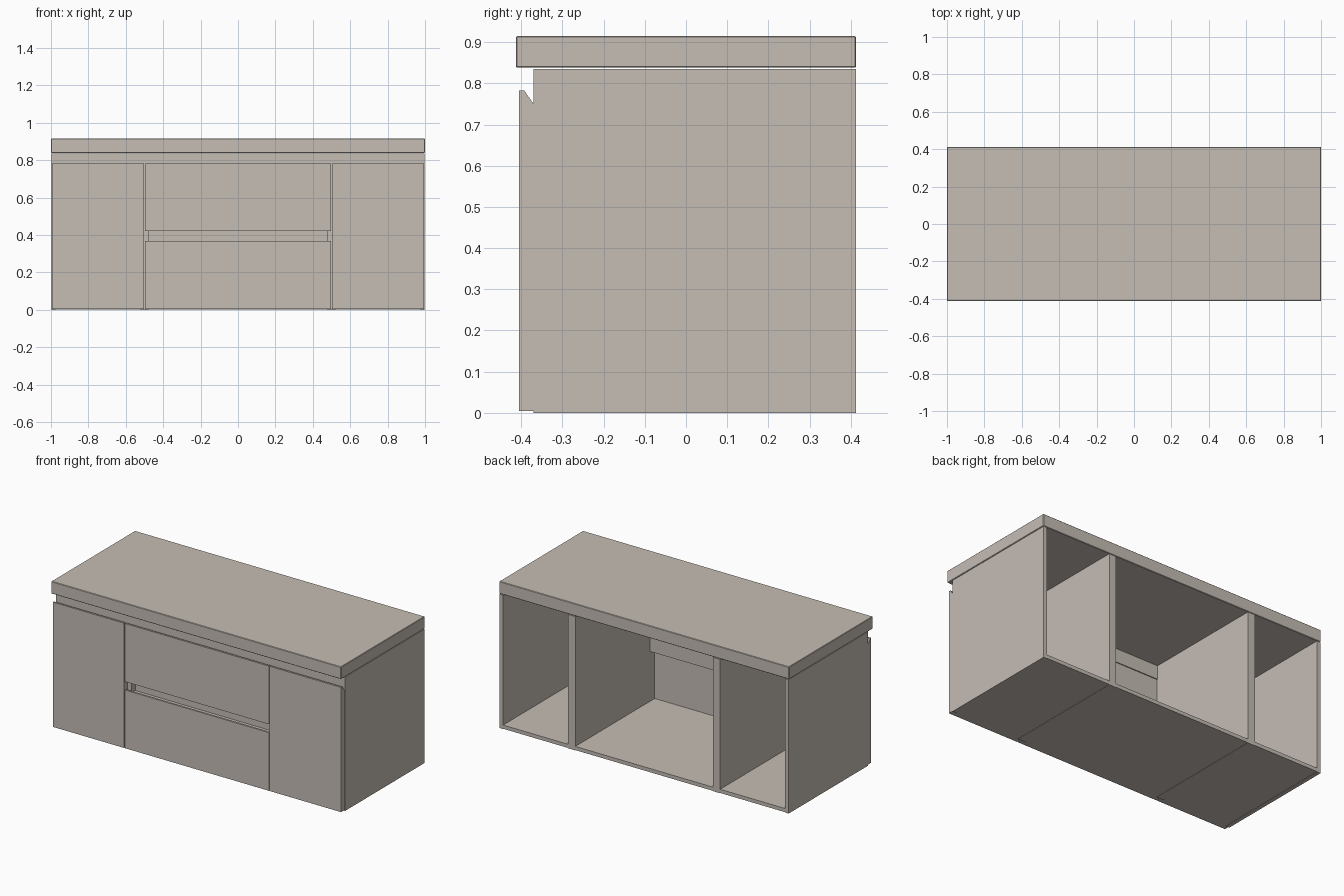
import bpy, bmesh

if "Cube" in bpy.data.objects:
    bpy.data.objects.remove(bpy.data.objects["Cube"])

mat = bpy.data.materials.new("warm_grey_laminate")
mat.diffuse_color = (0.56, 0.51, 0.46, 1)
mat.use_nodes = True
mat.node_tree.nodes["Principled BSDF"].inputs["Base Color"].default_value = mat.diffuse_color


def prism(name, x0, x1, profile):
    """Extrude a (y, z) outline along x."""
    bm = bmesh.new()
    a = [bm.verts.new((x0, y, z)) for y, z in profile]
    b = [bm.verts.new((x1, y, z)) for y, z in profile]
    n = len(profile)
    bm.faces.new(a)
    bm.faces.new(b[::-1])
    for i in range(n):
        j = (i + 1) % n
        bm.faces.new((a[i], b[i], b[j], a[j]))
    bmesh.ops.recalc_face_normals(bm, faces=bm.faces)
    me = bpy.data.meshes.new(name)
    bm.to_mesh(me)
    bm.free()
    me.materials.append(mat)
    ob = bpy.data.objects.new(name, me)
    bpy.context.collection.objects.link(ob)
    return ob


def box(name, x0, x1, y0, y1, z0, z1):
    return prism(name, x0, x1, [(y0, z0), (y1, z0), (y1, z1), (y0, z1)])


def front(name, x0, x1, z0, z1):
    """Door or drawer front with a finger bevel behind its top edge."""
    return prism(name, x0, x1, [(F, z0), (B, z0), (B, z1 - 0.033),
                                (F + 0.012, z1), (F, z1)])


T = 0.025              # board thickness
F, B = -0.405, -0.37   # front and back of the doors
BACK = 0.413
TOP = 0.835

# Worktop with slightly softened edges
top = box("worktop", -1, 1, -0.413, BACK, 0.838, 0.915)
bev = top.modifiers.new("soft_edges", 'BEVEL')
bev.width = 0.003
bev.segments = 1

# Three open-backed cabinets: sides, floor and recessed grip rail
cabinets = {"left": (-0.998, -0.5), "middle": (-0.5, 0.5), "right": (0.5, 0.998)}
for key, (x0, x1) in cabinets.items():
    box(key + "_cabinet_side_a", x0, x0 + T, B + 0.006, BACK, 0, TOP)
    box(key + "_cabinet_side_b", x1 - T, x1, B + 0.006, BACK, 0, TOP)
    box(key + "_cabinet_floor", x0 + T, x1 - T, B, BACK, 0.002, T)

# Front edging of the upright boards, down to the floor
for i, (x0, x1) in enumerate([(-0.998, -0.973), (-0.525, -0.475),
                              (0.475, 0.525), (0.973, 0.998)]):
    box("upright_edging_%d" % i, x0, x1, B, B + 0.006, 0, 0.75)

# Long rail behind the gap under the worktop
box("upper_grip_rail", -0.998, 0.998, B, B + 0.006, 0.75, TOP)

# Channel behind the gap between the two drawers
y0, y1, t = B, -0.325, 0.008
prism("drawer_grip_channel", -0.475, 0.475,
      [(y0, 0.335), (y1, 0.335), (y1, 0.45), (y0, 0.45), (y0, 0.45 - t),
       (y1 - t, 0.45 - t), (y1 - t, 0.335 + t), (y0, 0.335 + t)])

# Doors and drawer fronts
front("left_door", -0.995, -0.502, 0.005, 0.783)
front("right_door", 0.502, 0.995, 0.005, 0.783)
front("lower_drawer_front", -0.498, 0.498, 0.005, 0.368)
front("upper_drawer_front", -0.498, 0.498, 0.42, 0.783)
